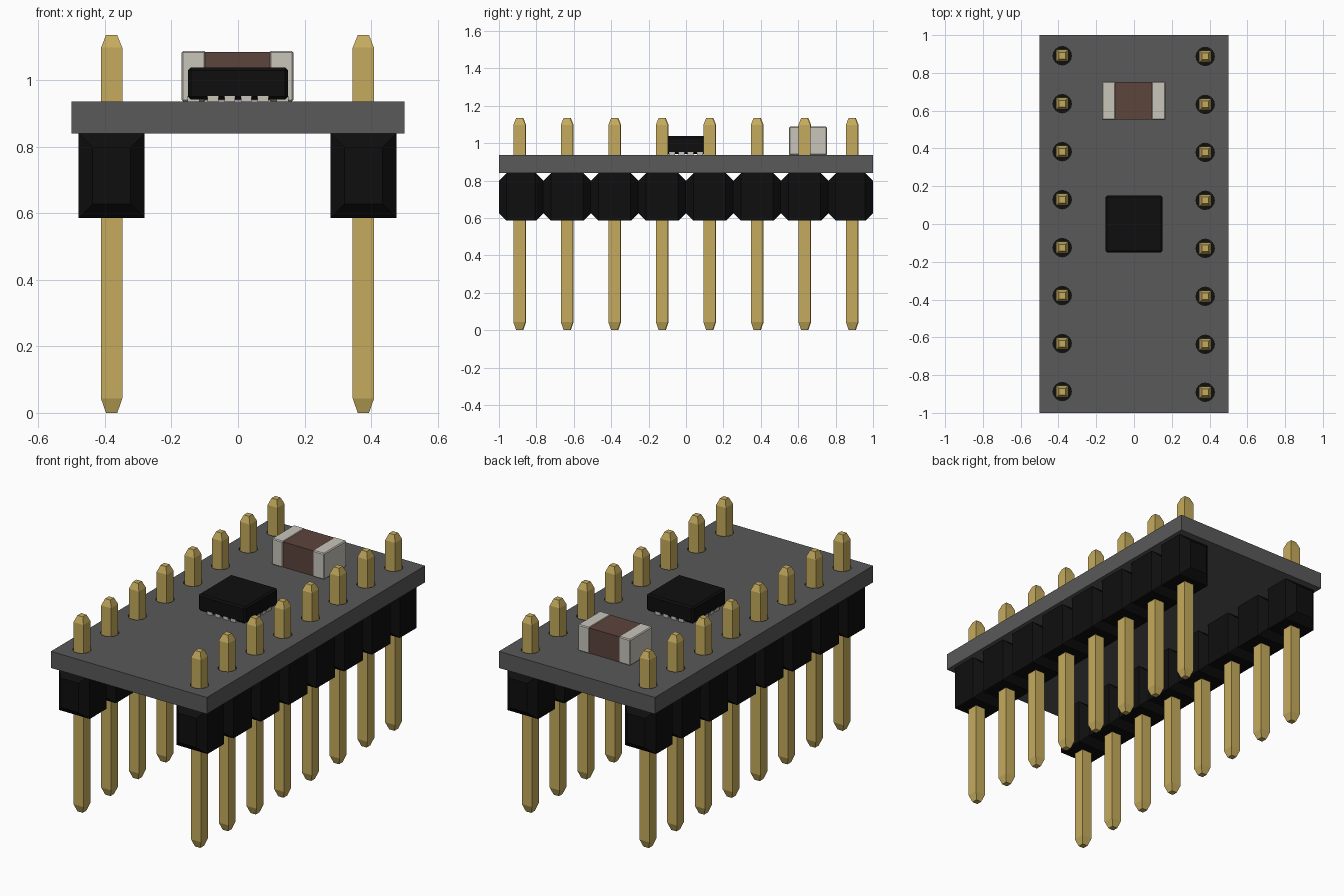
import bpy, bmesh, math
from mathutils import Matrix

if "Cube" in bpy.data.objects:
    bpy.data.objects.remove(bpy.data.objects["Cube"], do_unlink=True)


def material(name, r, g, b):
    m = bpy.data.materials.new(name)
    m.use_nodes = True
    m.diffuse_color = (r, g, b, 1)
    bsdf = m.node_tree.nodes["Principled BSDF"]
    bsdf.inputs["Base Color"].default_value = (r, g, b, 1)
    bsdf.inputs["Roughness"].default_value = 0.6
    return m


GREY = material("board grey", 0.1, 0.1, 0.1)
BLACK = material("plastic black", 0.0045, 0.0045, 0.0045)
GOLD = material("pin gold", 0.56, 0.41, 0.11)
SILVER = material("terminal silver", 0.58, 0.56, 0.50)
BROWN = material("ceramic brown", 0.107, 0.058, 0.046)


def finish(name, bm, mat):
    bmesh.ops.recalc_face_normals(bm, faces=bm.faces[:])
    me = bpy.data.meshes.new(name)
    bm.to_mesh(me)
    bm.free()
    me.materials.append(mat)
    ob = bpy.data.objects.new(name, me)
    bpy.context.collection.objects.link(ob)
    return ob


def box(name, x, y, z, mat, bevel=0):
    """Box from (min, max) ranges, with an optional chamfer."""
    bm = bmesh.new()
    bmesh.ops.create_cube(bm, size=1)
    for v in bm.verts:
        for i, (lo, hi) in enumerate((x, y, z)):
            v.co[i] = lo if v.co[i] < 0 else hi
    if bevel:
        bmesh.ops.bevel(bm, geom=bm.edges[:], offset=bevel, segments=1, affect='EDGES')
    return finish(name, bm, mat)


def loft(bm, rings):
    """Join rings of points into a closed solid."""
    rows = [[bm.verts.new(p) for p in ring] for ring in rings]
    for a, b in zip(rows, rows[1:]):
        n = len(a)
        for i in range(n):
            bm.faces.new((a[i], a[(i + 1) % n], b[(i + 1) % n], b[i]))
    bm.faces.new(rows[0])
    bm.faces.new(rows[-1])


PITCH = 0.254
BOARD_Z = (0.84, 0.936)
# side name: (x centre, y shift)
ROWS = {"right": (-0.38, 0.002), "left": (0.377, -0.002)}


def pin_ys(shift):
    return [(i - 3.5) * PITCH + shift for i in range(8)]


# Circuit board with drilled holes
board = box("circuit_board", (-0.5, 0.5), (-1, 1), BOARD_Z, GREY)
bm = bmesh.new()
for x, shift in ROWS.values():
    for y in pin_ys(shift):
        bmesh.ops.create_cone(bm, cap_ends=True, segments=16, radius1=0.049, radius2=0.049,
                              depth=0.4, matrix=Matrix.Translation((x, y, 0.89)))
cutter = finish("hole_cutter", bm, GREY)
cutter.hide_render = True
mod = board.modifiers.new("holes", 'BOOLEAN')
mod.operation = 'DIFFERENCE'
mod.solver = 'EXACT'
mod.object = cutter
bpy.context.view_layer.objects.active = board
bpy.ops.object.modifier_apply(modifier=mod.name)
bpy.data.objects.remove(cutter, do_unlink=True)

# Pin headers: a plastic strip pinched between pins, and tapered square pins
for side, (x, shift) in ROWS.items():
    ys = pin_ys(shift)
    sections = []
    for i, y in enumerate(ys):
        start = -1 + shift / 2 if i == 0 else y - PITCH / 2
        sections += [(start, 0.042), (start + 0.042, 0)]
        end = 1 + shift / 2 if i == 7 else y + PITCH / 2
        sections.append((end - 0.042, 0))
    sections.append((end, 0.042))
    rings = []
    for y, inset in sections:
        w, lo, hi = 0.099 - inset, 0.586 + inset, BOARD_Z[0] - inset
        rings.append([(x - w, y, lo), (x + w, y, lo), (x + w, y, hi), (x - w, y, hi)])
    bm = bmesh.new()
    loft(bm, rings)
    finish(f"{side}_header_strip", bm, BLACK)

    bm = bmesh.new()
    for y in ys:
        loft(bm, [[(x + sx * h, y + sy * h, z) for sx, sy in ((-1, -1), (1, -1), (1, 1), (-1, 1))]
                  for z, h in ((0, 0.017), (0.043, 0.032), (1.098, 0.032), (1.136, 0.017))])
    finish(f"{side}_header_pins", bm, GOLD)

# Capacitor: brown body between two metal end caps
box("capacitor_body", (-0.1, 0.1), (0.553, 0.751), (0.939, 1.085), BROWN)
for side, xr in (("right", (-0.17, -0.097)), ("left", (0.094, 0.167))):
    box(f"capacitor_{side}_cap", xr, (0.55, 0.754), (0.936, 1.088), SILVER, 0.005)

# Chip with four leads on each side
box("chip_body", (-0.151, 0.151), (-0.151, 0.151), (0.942, 1.038), BLACK, 0.009)
bm = bmesh.new()
for k in range(4):
    for i in range(4):
        turn = Matrix.Rotation(k * math.pi / 2, 4, 'Z')
        place = Matrix.Translation(((i - 1.5) * 0.05, -0.134, 0.9445))
        bmesh.ops.create_cube(bm, size=1, matrix=turn @ place @ Matrix.Diagonal((0.032, 0.036, 0.017, 1)))
finish("chip_leads", bm, SILVER)
